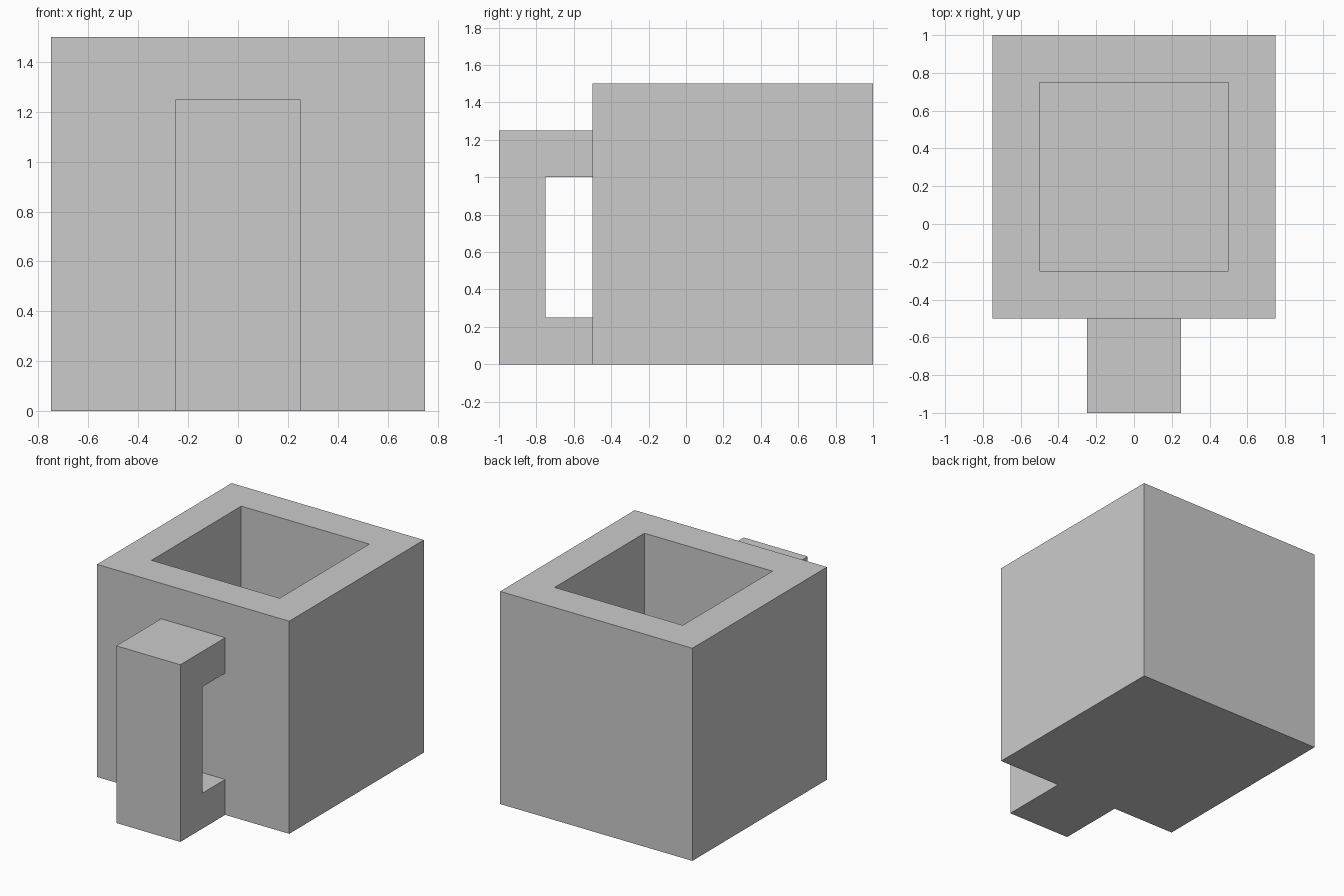
import bpy
import bmesh
from mathutils import Vector

cube = bpy.data.objects.get("Cube")
if cube:
    bpy.data.objects.remove(cube, do_unlink=True)

# Single light grey colour
grey = bpy.data.materials.new("light_grey")
grey.use_nodes = True
colour = (0.6, 0.6, 0.6, 1)
grey.diffuse_color = colour
grey.node_tree.nodes["Principled BSDF"].inputs["Base Color"].default_value = colour


def make_object(name, bm):
    bmesh.ops.recalc_face_normals(bm, faces=bm.faces)
    mesh = bpy.data.meshes.new(name)
    bm.to_mesh(mesh)
    bm.free()
    mesh.materials.append(grey)
    obj = bpy.data.objects.new(name, mesh)
    bpy.context.collection.objects.link(obj)
    return obj


# Cup body: a block whose top is inset to a rim, then sunk to form the cavity
wall, side = 0.25, 1.5
bm = bmesh.new()
bmesh.ops.create_cube(bm, size=side)
bmesh.ops.translate(bm, verts=bm.verts, vec=(0, 0.25, side / 2))
top = max(bm.faces, key=lambda f: f.calc_center_median().z)
bmesh.ops.inset_region(bm, faces=[top], thickness=wall, use_even_offset=True)
result = bmesh.ops.extrude_discrete_faces(bm, faces=[top])
cavity_floor = result["faces"][0]
bmesh.ops.translate(bm, verts=cavity_floor.verts, vec=(0, 0, wall - side))
make_object("cup_body", bm)

# Handle: C-shaped side profile extruded across x
profile = [(-0.5, 0), (-1, 0), (-1, 1.25), (-0.5, 1.25),
           (-0.5, 1), (-0.75, 1), (-0.75, 0.25), (-0.5, 0.25)]
bm = bmesh.new()
face = bm.faces.new([bm.verts.new((-0.25, y, z)) for y, z in profile])
result = bmesh.ops.extrude_face_region(bm, geom=[face], use_keep_orig=True)
moved = [v for v in result["geom"] if isinstance(v, bmesh.types.BMVert)]
bmesh.ops.translate(bm, verts=moved, vec=Vector((0.5, 0, 0)))
make_object("cup_handle", bm)
